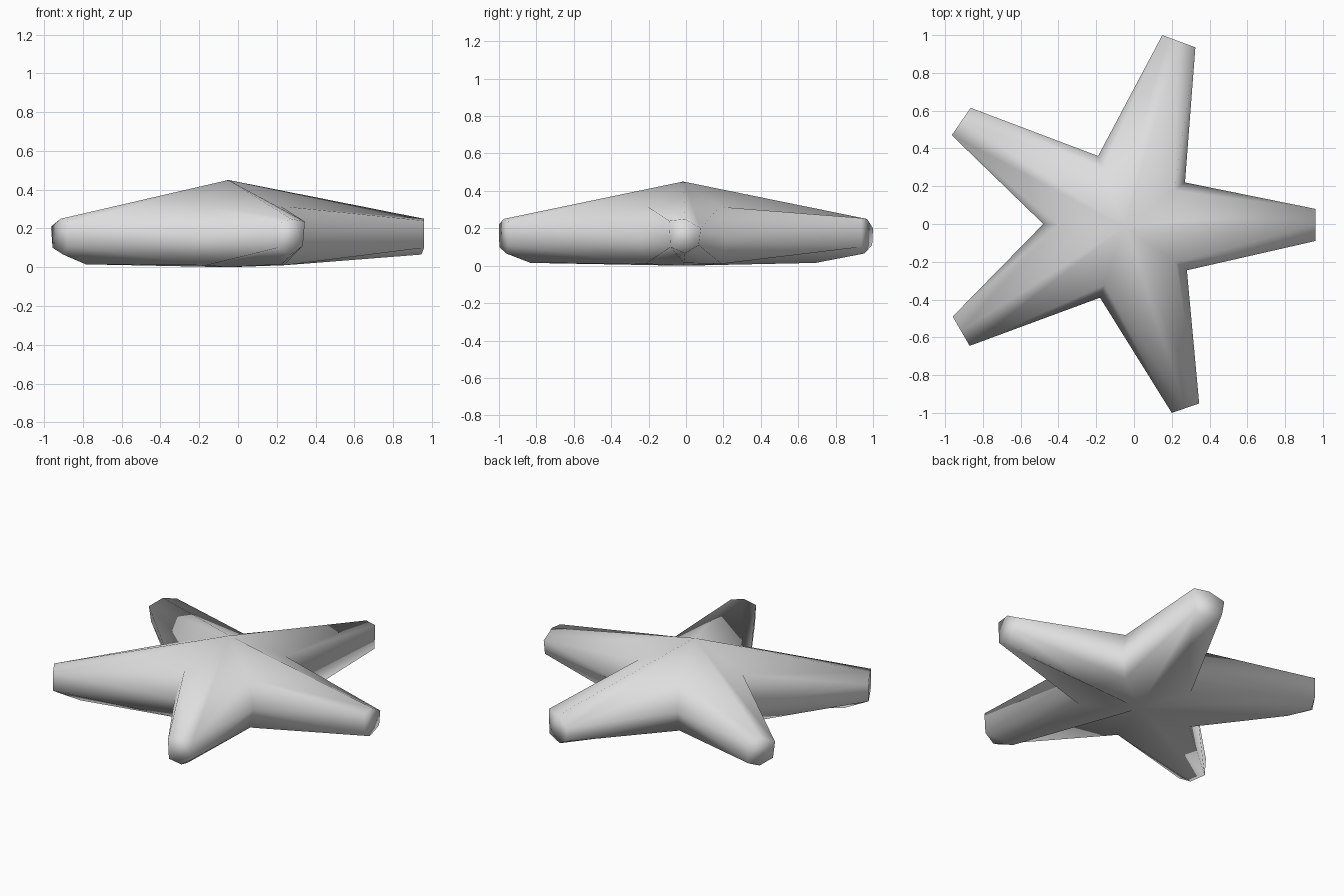
import bpy, bmesh
from mathutils import Vector

cube = bpy.data.objects.get("Cube")
if cube:
    bpy.data.objects.remove(cube, do_unlink=True)

# Soft light grey used for the whole body
grey = bpy.data.materials.new("light_grey")
grey.use_nodes = True
colour = (0.73, 0.73, 0.73, 1)
grey.diffuse_color = colour
grey.node_tree.nodes["Principled BSDF"].inputs["Base Color"].default_value = colour

# Notches between neighbouring arms, counter-clockwise
NOTCHES = [(0.28, -0.245), (0.27, 0.22), (-0.19, 0.36), (-0.48, 0), (-0.18, -0.39)]

# Arms: two upper tip corners, then how far along the underside stays low
ARMS = [
    ((0.96, -0.09, 0.24), (0.96, 0.08, 0.20), 0.35),
    ((0.325, 0.935, 0.255), (0.15, 1.0, 0.20), 0.72),
    ((-0.865, 0.615, 0.23), (-0.965, 0.47, 0.21), 0.85),
    ((-0.96, -0.49, 0.21), (-0.87, -0.645, 0.23), 0.85),
    ((0.20, -1.0, 0.22), (0.345, -0.95, 0.235), 0.85),
]

bm = bmesh.new()


def point(xy, z):
    return bm.verts.new((xy[0], xy[1], z))


# Shared centre, and notches that bulge out between a domed top and flat base
centre = Vector((-0.05, -0.015))
peak = point(centre, 0.45)
base = point(centre, 0)
upper = [point(Vector(n).lerp(centre, 0.18), 0.315) for n in NOTCHES]
outer = [point(n, 0.15) for n in NOTCHES]
lower = [point(Vector(n).lerp(centre, 0.13), 0.01) for n in NOTCHES]

# Each arm is a tapering tube, with a heel where the underside lifts to the tip
for i, (a, b, low) in enumerate(ARMS):
    j = (i + 1) % len(ARMS)
    a, b = Vector(a), Vector(b)
    mid = (a + b) / 2
    tip_a, tip_b = point(a, a.z), point(b, b.z)
    tip_top = point(mid, 0.25)
    tip_under = point(mid * 0.985, 0.065)
    low_a = point(a.lerp(mid, 0.08), 0.10)
    low_b = point(b.lerp(mid, 0.15), 0.11)
    heel = point(centre.lerp(mid.xy, low), 0.015)
    for face in (
        (upper[i], peak, tip_top, tip_a),
        (peak, upper[j], tip_b, tip_top),
        (upper[j], outer[j], tip_b),
        (outer[j], low_b, tip_b),
        (outer[j], lower[j], low_b),
        (outer[i], upper[i], tip_a),
        (outer[i], tip_a, low_a),
        (lower[i], outer[i], low_a),
        (lower[j], base, heel, low_b),
        (base, lower[i], low_a, heel),
        (low_b, heel, tip_under),
        (heel, low_a, tip_under),
        (tip_a, tip_top, tip_b, low_b, tip_under, low_a),
    ):
        bm.faces.new(face)

bmesh.ops.recalc_face_normals(bm, faces=bm.faces)
for face in bm.faces:
    face.smooth = True

mesh = bpy.data.meshes.new("star_body")
bm.to_mesh(mesh)
bm.free()
mesh.materials.append(grey)
star = bpy.data.objects.new("star_body", mesh)
bpy.context.collection.objects.link(star)
